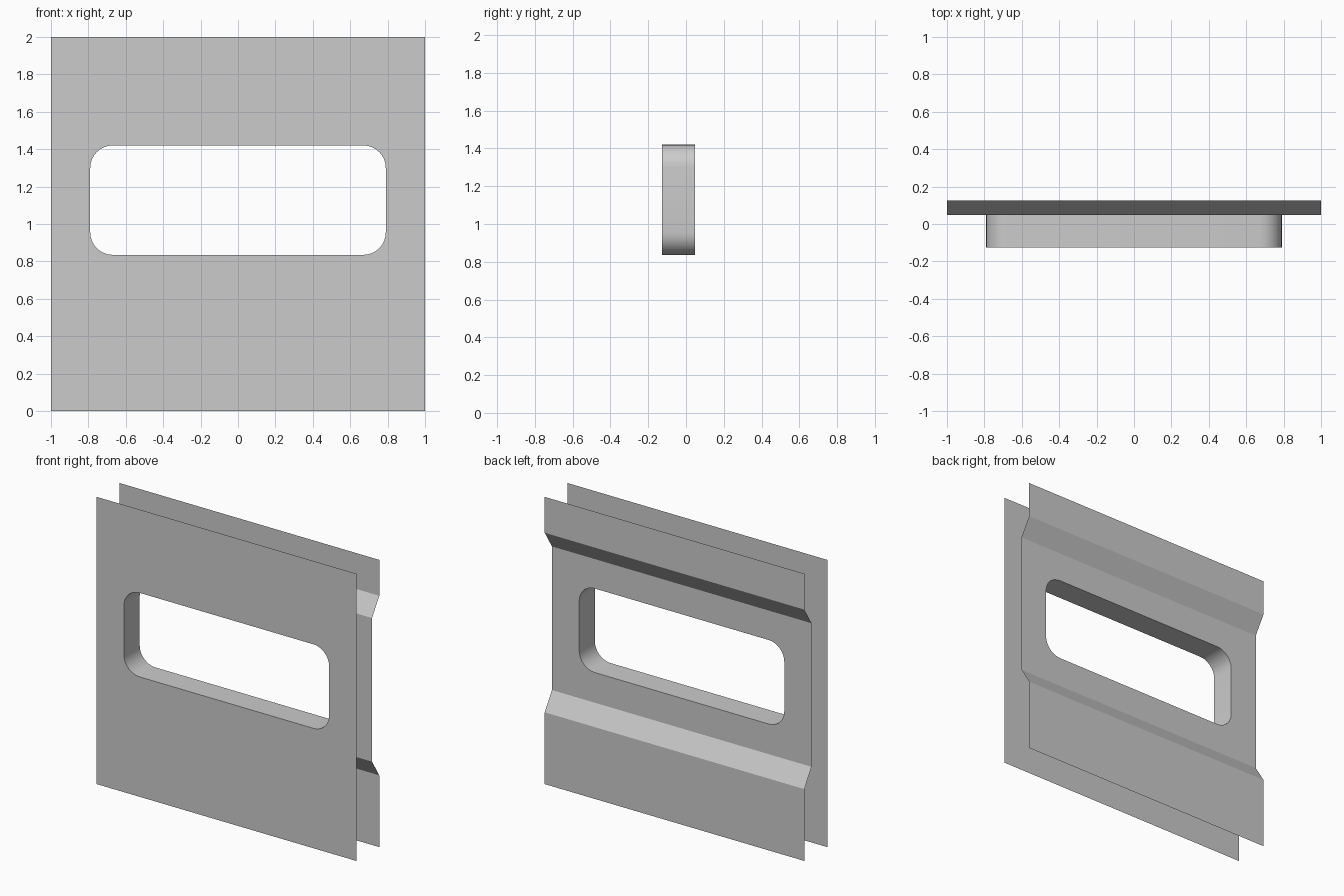
import bpy, bmesh, math
from mathutils import Vector

if "Cube" in bpy.data.objects:
    bpy.data.objects.remove(bpy.data.objects["Cube"], do_unlink=True)

FRONT, RECESS, BACK = -0.126, 0.047, 0.126      # depths of the sheets
HOLE_X, HOLE_LOW, HOLE_TOP, RADIUS = 0.79, 0.835, 1.42, 0.12
STEPS = 8                                       # segments per rounded corner

grey = bpy.data.materials.new("wall grey")
grey.use_nodes = True
colour = (0.6, 0.6, 0.6, 1)
grey.diffuse_color = colour
grey.node_tree.nodes["Principled BSDF"].inputs["Base Color"].default_value = colour


def window_outline():
    """Rounded rectangle as (x, z) points, counter-clockwise from the front."""
    cx, low, top = HOLE_X - RADIUS, HOLE_LOW + RADIUS, HOLE_TOP - RADIUS
    points = []
    for i, (x, z) in enumerate([(cx, top), (-cx, top), (-cx, low), (cx, low)]):
        for s in range(STEPS + 1):
            a = math.pi / 2 * (i + s / STEPS)
            points.append((x + RADIUS * math.cos(a), z + RADIUS * math.sin(a)))
    return points


def add_loop(bm, points, y):
    verts = [bm.verts.new((x, y, z)) for x, z in points]
    return [bm.edges.new((v, verts[(i + 1) % len(verts)])) for i, v in enumerate(verts)]


def add_pierced_sheet(bm, y, z0, z1, facing):
    """Flat sheet with the window opening cut out."""
    border = [(-1, z0), (1, z0), (1, z1), (-1, z1)]
    edges = add_loop(bm, border, y) + add_loop(bm, window_outline(), y)
    bmesh.ops.triangle_fill(bm, use_beauty=True, edges=edges, normal=Vector((0, facing, 0)))
    bm.normal_update()
    for f in bm.faces:
        if f.normal.y * facing < 0:
            f.normal_flip()


def finish(bm, name):
    mesh = bpy.data.meshes.new(name)
    bm.to_mesh(mesh)
    bm.free()
    mesh.materials.append(grey)
    obj = bpy.data.objects.new(name, mesh)
    bpy.context.collection.objects.link(obj)
    return obj


# Flat front sheet
bm = bmesh.new()
add_pierced_sheet(bm, FRONT, 0, 2, -1)
finish(bm, "front_panel")

# Back sheet with a recessed band across the middle
bm = bmesh.new()
add_pierced_sheet(bm, RECESS, 0.625, 1.625, 1)
for (ya, za), (yb, zb) in [((BACK, 0), (BACK, 0.5)), ((BACK, 0.5), (RECESS, 0.625)),
                           ((RECESS, 1.625), (BACK, 1.75)), ((BACK, 1.75), (BACK, 2))]:
    corners = [(1, ya, za), (-1, ya, za), (-1, yb, zb), (1, yb, zb)]
    bm.faces.new([bm.verts.new(c) for c in corners])
bmesh.ops.remove_doubles(bm, verts=bm.verts[:], dist=0.0001)
finish(bm, "back_panel")

# Rounded lining joining the two openings, facing into the window
bm = bmesh.new()
rings = [add_loop(bm, window_outline(), y) for y in (FRONT, RECESS)]
bmesh.ops.bridge_loops(bm, edges=rings[0] + rings[1])
bm.normal_update()
centre = Vector((0, 0, (HOLE_LOW + HOLE_TOP) / 2))
for f in bm.faces:
    if f.normal.dot(centre - f.calc_center_median()) < 0:
        f.normal_flip()
lining = finish(bm, "window_lining")
bpy.ops.object.select_all(action='DESELECT')
lining.select_set(True)
bpy.context.view_layer.objects.active = lining
bpy.ops.object.shade_smooth_by_angle(angle=math.radians(30))
